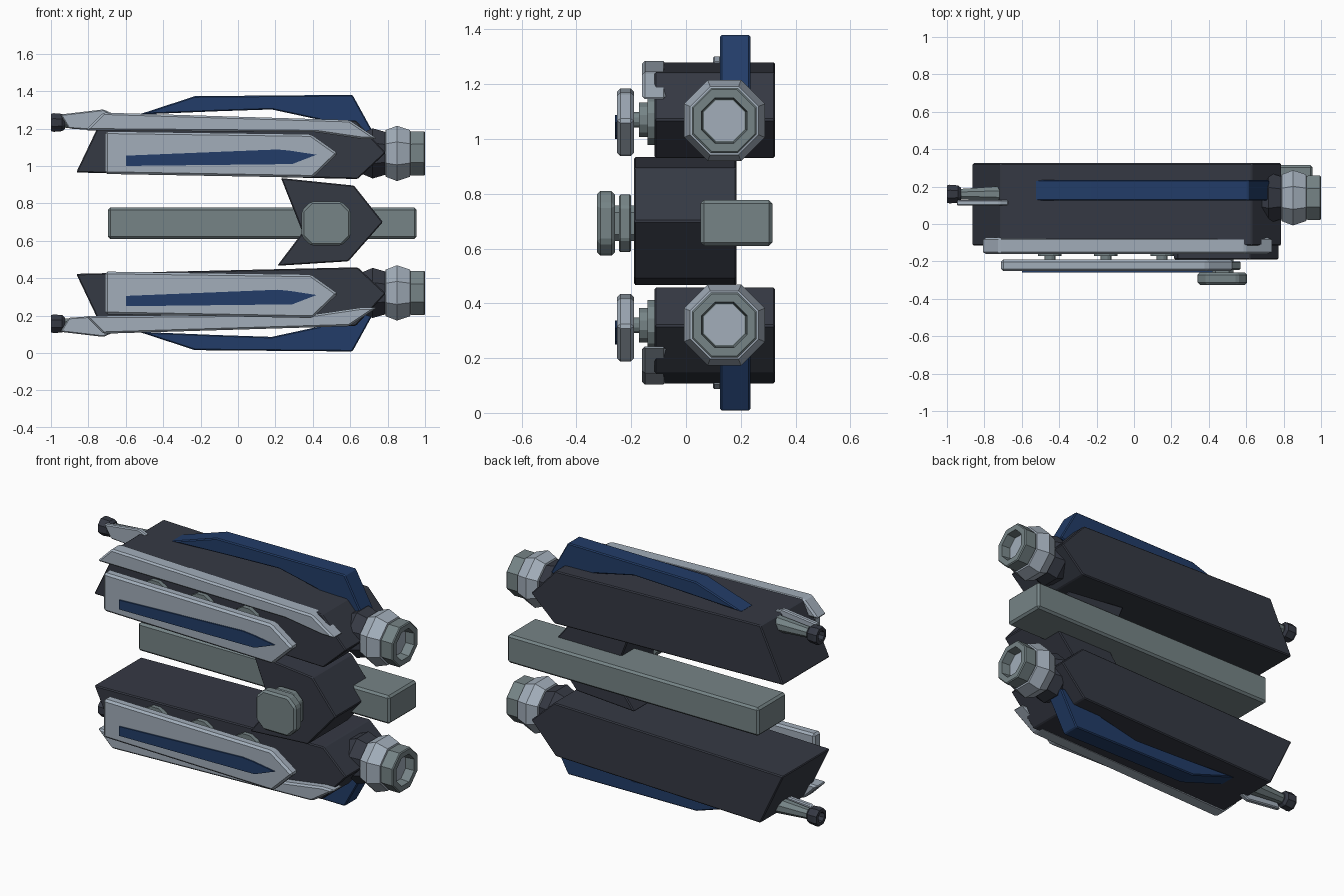
import bpy, bmesh, math
from mathutils import Vector

if "Cube" in bpy.data.objects:
    bpy.data.objects.remove(bpy.data.objects["Cube"])


def mat(name, rgb):
    m = bpy.data.materials.new(name)
    m.diffuse_color = (*rgb, 1)
    m.use_nodes = True
    m.node_tree.nodes["Principled BSDF"].inputs["Base Color"].default_value = m.diffuse_color
    return m


DARK = mat("dark slate", (0.036, 0.041, 0.057))
BLUE = mat("navy blue", (0.016, 0.046, 0.138))
LIGHT = mat("light steel", (0.36, 0.42, 0.49))
GREY = mat("green grey", (0.18, 0.23, 0.24))


def finish(bm, name, material, bevel=0):
    bmesh.ops.recalc_face_normals(bm, faces=bm.faces)
    me = bpy.data.meshes.new(name)
    bm.to_mesh(me)
    bm.free()
    ob = bpy.data.objects.new(name, me)
    bpy.context.collection.objects.link(ob)
    me.materials.append(material)
    if bevel:
        b = ob.modifiers.new("edge bevel", 'BEVEL')
        b.width, b.segments, b.limit_method = bevel, 1, 'ANGLE'
        b.angle_limit = math.radians(25)
    return ob


def prism(name, pts, y0, y1, material, bevel=0.006):
    """Extrude an x-z outline from y0 to y1."""
    bm = bmesh.new()
    f = bm.faces.new([bm.verts.new((x, y0, z)) for x, z in pts])
    ext = bmesh.ops.extrude_face_region(bm, geom=[f])
    verts = [v for v in ext['geom'] if isinstance(v, bmesh.types.BMVert)]
    bmesh.ops.translate(bm, verts=verts, vec=(0, y1 - y0, 0))
    return finish(bm, name, material, bevel)


def lathe(name, profile, center, axis, material, sides=8):
    """Closed faceted turning; profile holds (distance along axis, radius)."""
    bm = bmesh.new()
    rings = []
    for d, r in profile:
        ring = []
        for i in range(sides):
            a = 2 * math.pi * (i + 0.5) / sides
            u, w = r * math.cos(a), r * math.sin(a)
            off = (d, u, w) if axis == 'X' else (u, d, w)
            ring.append(bm.verts.new(Vector(center) + Vector(off)))
        rings.append(ring)
    for a, b in zip(rings, rings[1:]):
        for i in range(sides):
            j = (i + 1) % sides
            bm.faces.new((a[i], a[j], b[j], b[i]))
    bm.faces.new(rings[0])
    bm.faces.new(rings[-1])
    return finish(bm, name, material)


# Shared outlines, in the position of the upper pod
BODY = [(-0.865, 0.965), (-0.715, 1.28), (0.63, 1.243), (0.79, 1.07), (0.64, 0.93)]
RAIL = [(-0.815, 1.19), (-0.72, 1.285), (0.595, 1.245), (0.745, 1.145),
        (0.66, 1.145), (0.42, 1.18)]
FIN = [(-0.53, 1.275), (-0.23, 1.373), (0.612, 1.38), (0.725, 1.175), (0.62, 1.15),
       (0.435, 1.247), (0.18, 1.302), (-0.12, 1.292)]
VANE = [(-0.95, 1.275), (-0.72, 1.302), (-0.67, 1.28), (-0.76, 1.19), (-0.905, 1.2)]
PLATE = [(-0.71, 0.957), (-0.71, 1.185), (0.39, 1.17), (0.535, 1.067), (0.40, 0.937)]
STRIPE = [(-0.6, 1.0), (-0.6, 1.055), (0.21, 1.088), (0.275, 1.082),
          (0.42, 1.06), (0.29, 1.01)]

for side, flip, drop in (("upper", False, 0), ("lower", True, -0.75)):
    def z(v):
        return 1.388 - v if flip else v

    def mirrored(pts):
        return [(x, z(v)) for x, v in pts]

    def shifted(pts):
        return [(x, v + drop) for x, v in pts]

    # Pod hull, outer fin and front rail
    prism(side + "_pod_body", mirrored(BODY), -0.115, 0.325, DARK)
    prism(side + "_outer_fin", mirrored(FIN), 0.125, 0.235, BLUE)
    prism(side + "_front_rail", mirrored(RAIL), -0.16, -0.073, LIGHT, 0.01)

    # Front armour plate, painted stripe and the studs that hold it
    prism(side + "_armour_plate", shifted(PLATE), -0.252, -0.19, LIGHT, 0.012)
    prism(side + "_plate_stripe", shifted(STRIPE), -0.26, -0.251, BLUE, 0)
    for i, x in enumerate((-0.45, -0.15, 0.15)):
        lathe(f"{side}_stud_{i}", [(-0.2, 0.03), (-0.172, 0.03), (-0.172, 0.065),
                                   (-0.14, 0.065), (-0.14, 0.095), (-0.11, 0.095)],
              (x, 0, 1.07 + drop), 'Y', GREY, 12)

    # Thruster: dark socket, light bell, grey pipe with an open mouth
    c = (0, 0.14, z(1.067))
    lathe(side + "_thruster_socket", [(0.6, 0.09), (0.72, 0.145), (0.80, 0.12)], c, 'X', DARK)
    lathe(side + "_thruster_bell", [(0.785, 0.115), (0.79, 0.135), (0.85, 0.16),
                                    (0.92, 0.135), (0.925, 0.11)], c, 'X', LIGHT)
    lathe(side + "_thruster_pipe", [(0.91, 0.12), (0.93, 0.128), (0.995, 0.128), (1.0, 0.122),
                                    (1.0, 0.09), (0.945, 0.084)], c, 'X', GREY)
    lathe(side + "_thruster_core", [(0.93, 0.08), (0.95, 0.08)], c, 'X', LIGHT)

    # Gun barrel, hollow muzzle and side vane
    g = (0, 0.16, z(1.232))
    lathe(side + "_gun_barrel", [(-0.95, 0.028), (-0.66, 0.05)], g, 'X', GREY)
    lathe(side + "_gun_muzzle", [(-0.925, 0.036), (-0.94, 0.05), (-0.985, 0.054), (-1.0, 0.05),
                                 (-1.0, 0.03), (-0.96, 0.028)], g, 'X', DARK)
    prism(side + "_gun_vane", mirrored(VANE), 0.098, 0.128, LIGHT)

# Centre bracket joining both pods
prism("centre_bracket", [(0.23, 0.935), (0.62, 0.895), (0.775, 0.70), (0.59, 0.49),
                         (0.21, 0.466), (0.345, 0.645)], -0.19, 0.185, DARK)

# Rear mounting bar
prism("rear_bar", [(-0.695, 0.61), (-0.695, 0.777), (0.955, 0.777), (0.955, 0.61)],
      0.053, 0.315, GREY, 0.012)


# Front knob: stacked blocks with cut corners
def cut_block(name, hw, hh, cut, y0, y1, bevel):
    pts = [(hw, hh - cut), (hw - cut, hh), (cut - hw, hh), (-hw, hh - cut),
           (-hw, cut - hh), (cut - hw, -hh), (hw - cut, -hh), (hw, cut - hh)]
    prism(name, [(0.472 + x, 0.692 + v) for x, v in pts], y0, y1, GREY, bevel)


cut_block("knob_neck", 0.098, 0.105, 0.045, -0.245, -0.2, 0.006)
cut_block("knob_stem", 0.06, 0.065, 0.025, -0.27, -0.18, 0)
cut_block("knob_cap", 0.132, 0.118, 0.05, -0.325, -0.26, 0.012)
